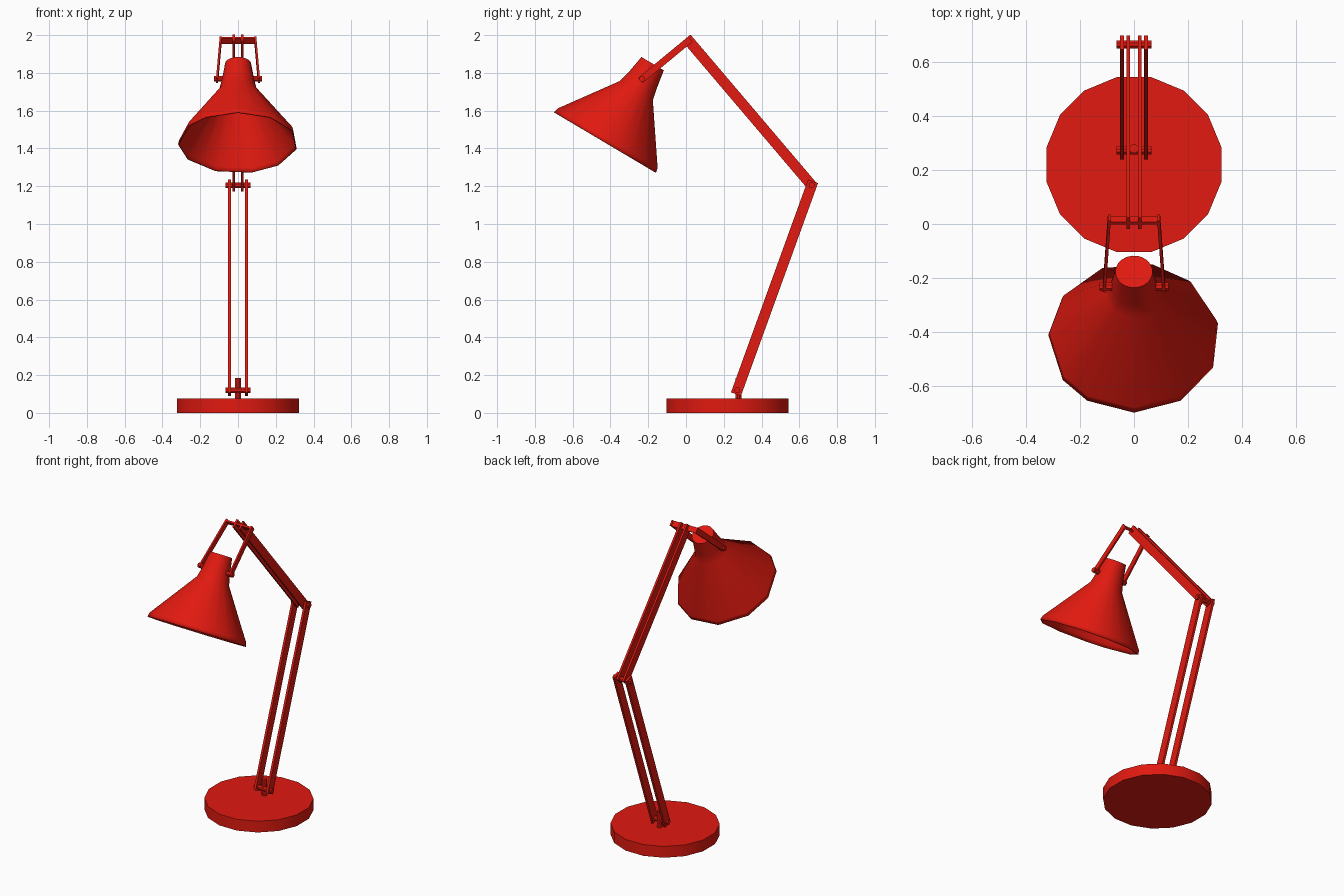
import bpy, bmesh
from math import sin, cos, radians, pi
from mathutils import Vector, Matrix

if "Cube" in bpy.data.objects:
    bpy.data.objects.remove(bpy.data.objects["Cube"])

red = bpy.data.materials.new("red_paint")
red.diffuse_color = (0.75, 0.01, 0.005, 1)
red.use_nodes = True
red.node_tree.nodes["Principled BSDF"].inputs["Base Color"].default_value = red.diffuse_color
X = Vector((1, 0, 0))


def finish(name, bm, smooth=None):
    bmesh.ops.recalc_face_normals(bm, faces=bm.faces)
    mesh = bpy.data.meshes.new(name)
    bm.to_mesh(mesh)
    bm.free()
    ob = bpy.data.objects.new(name, mesh)
    bpy.context.collection.objects.link(ob)
    mesh.materials.append(red)
    if smooth:
        bpy.ops.object.select_all(action='DESELECT')
        ob.select_set(True)
        bpy.context.view_layer.objects.active = ob
        bpy.ops.object.shade_smooth_by_angle(angle=radians(smooth))
    return ob


def beam(name, p, q, width, thick, ext=0.0, thick_axis=X):
    """Flat bar from p to q, running ext past both ends."""
    p, q = Vector(p), Vector(q)
    d = (q - p).normalized()
    w = d.cross(thick_axis).normalized()
    t = w.cross(d)
    m = Matrix((d * ((q - p).length + 2 * ext), t * thick, w * width)).transposed().to_4x4()
    bm = bmesh.new()
    bmesh.ops.create_cube(bm, size=1, matrix=Matrix.Translation((p + q) / 2) @ m)
    return finish(name, bm)


def rod(name, centre, radius, length, sides, along_x=False):
    bm = bmesh.new()
    turn = Matrix.Rotation(pi / 2, 4, 'Y') if along_x else Matrix()
    m = Matrix.Translation(centre) @ turn @ Matrix.Rotation(pi / sides, 4, 'Z')
    bmesh.ops.create_cone(bm, cap_ends=True, segments=sides, radius1=radius,
                          radius2=radius, depth=length, matrix=m)
    return finish(name, bm, 40)


# Base and short post
rod("base", (0, 0.22, 0.0375), 0.33, 0.075, 16)
rod("base_post", (0, 0.278, 0.127), 0.017, 0.115, 8)

# Pivot points of the arms (y, z)
foot, elbow, head, lamp = (0.272, 0.12), (0.665, 1.205), (0.014, 1.971), (-0.232, 1.768)
for side, s in (("left", -1), ("right", 1)):
    beam("lower_arm_" + side, (s * 0.045, *foot), (s * 0.045, *elbow), 0.056, 0.015, 0.022)
    beam("upper_arm_" + side, (s * 0.022, *elbow), (s * 0.022, *head), 0.056, 0.013, 0.018)
    beam("fork_arm_" + side, (s * 0.092, *head), (s * 0.11, *lamp), 0.036, 0.011, 0.012)
    rod("shade_pin_" + side, (s * 0.102, *lamp), 0.016, 0.05, 8, True)
rod("foot_pin", (0, *foot), 0.016, 0.13, 8, True)
rod("elbow_pin", (0, *elbow), 0.016, 0.13, 8, True)

# Fork crossbar, a strip folded across the fork arms
fork_dir = Vector((0, lamp[0] - head[0], lamp[1] - head[1])).normalized()
beam("fork_crossbar", (-0.095, *head), (0.095, *head), 0.036, 0.012, 0, fork_dir)

# Shade: tilted revolve with a coarse, uneven rim and a rounder neck
rim_angles = [0, 33, 67, 102, 138, 167, 202, 237, 267, 304, 327]
profile = [(0, 0.318, 0), (0.026, 0.312, 0), (0.32, 0.102, 0.7),
           (0.39, 0.085, 1), (0.487, 0.069, 1)]  # height, radius, roundness
axis = Vector((0, 0.51, 0.86)).normalized()
front = Vector((0, -axis.z, axis.y))
centre = Vector((0, -0.425, 1.43))

bm = bmesh.new()
rings = []
for h, r, roundness in profile:
    ring = []
    for a, b in zip(rim_angles, rim_angles[1:] + [360]):
        chord = cos(radians(b - a) / 2)
        for ang, k in ((a, 1), ((a + b) / 2, chord + (1 - chord) * roundness)):
            t = radians(ang)
            ring.append(bm.verts.new(centre + axis * h + (front * cos(t) + X * sin(t)) * r * k))
    rings.append(ring)
for lo, hi in zip(rings, rings[1:]):
    for i in range(len(lo)):
        j = (i + 1) % len(lo)
        bm.faces.new((lo[i], lo[j], hi[j], hi[i]))
bm.faces.new(rings[-1])
shade = finish("shade", bm, 40)
wall = shade.modifiers.new("wall", 'SOLIDIFY')
wall.thickness = 0.006
wall.offset = -1
